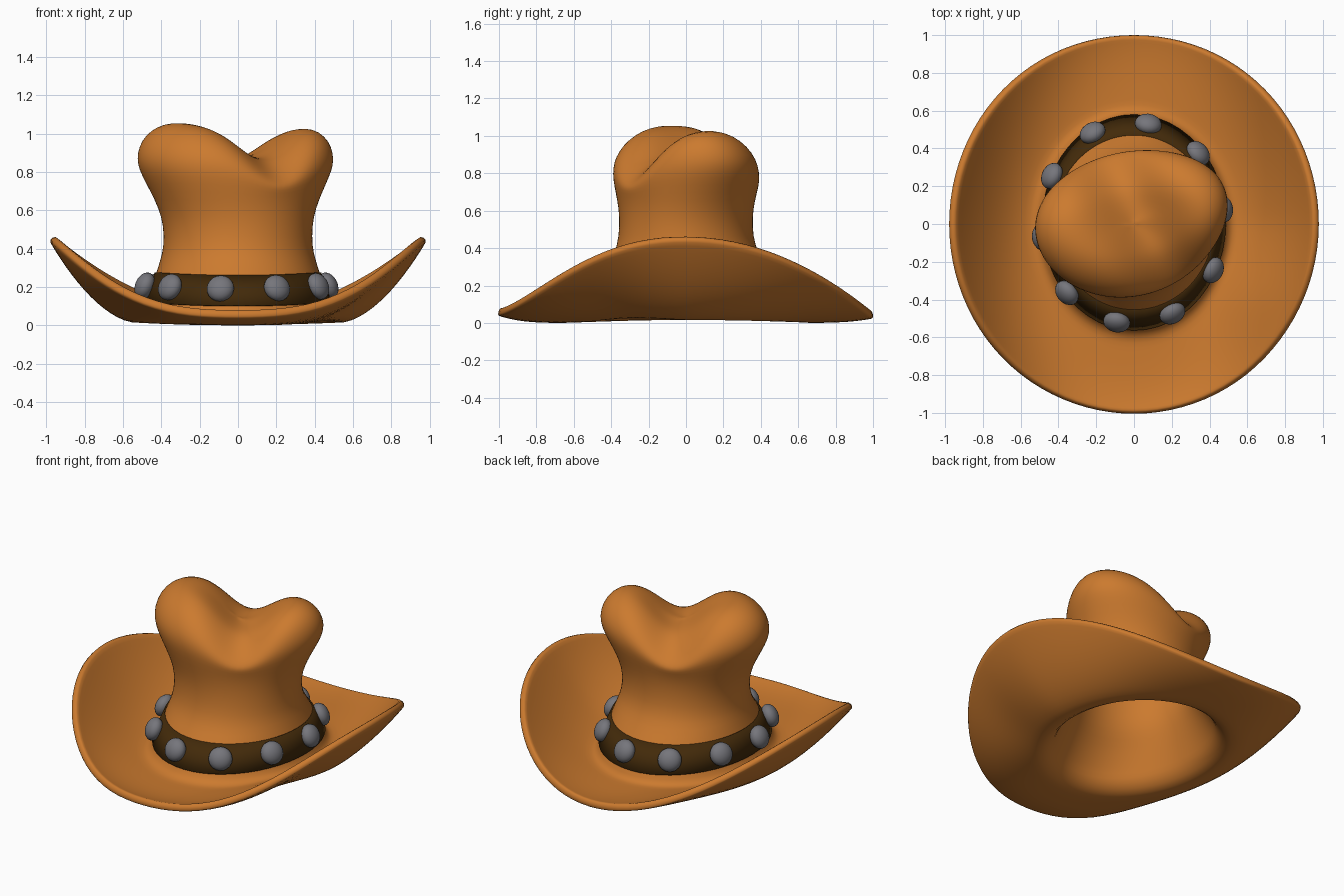
import bpy, bmesh, math
from mathutils import Matrix, Vector

if "Cube" in bpy.data.objects:
    bpy.data.objects.remove(bpy.data.objects["Cube"])

N = 48


def material(name, rgb):
    m = bpy.data.materials.new(name)
    m.diffuse_color = (*rgb, 1)
    m.use_nodes = True
    m.node_tree.nodes["Principled BSDF"].inputs["Base Color"].default_value = m.diffuse_color
    return m


leather = material("tan leather", (0.60, 0.195, 0.028))
dark = material("dark brown band", (0.055, 0.023, 0.003))
metal = material("grey metal", (0.18, 0.18, 0.20))


def smoothstep(a, b, v):
    t = max(0, min(1, (v - a) / (b - a)))
    return t * t * (3 - 2 * t)


def make_object(name, bm, mat):
    me = bpy.data.meshes.new(name)
    for f in bm.faces:
        f.smooth = True
    bm.to_mesh(me)
    bm.free()
    ob = bpy.data.objects.new(name, me)
    bpy.context.collection.objects.link(ob)
    me.materials.append(mat)
    return ob


def loft(bm, rings):
    vs = [[bm.verts.new(p) for p in r] for r in rings]
    for a, b in zip(vs, vs[1:]):
        for j in range(N):
            k = (j + 1) % N
            bm.faces.new((a[j], b[j], b[k], a[k]))
    return vs


def crown_point(rx, ry, z, t):
    # crown section, skewed near the top and pinched by a diagonal valley
    c, s = math.cos(t), math.sin(t)
    x, y = rx * c, ry * s
    w = smoothstep(0.45, 0.9, z)
    y += (0.12 * x + 0.15 * x * x) * w
    x -= 0.014 * w
    if z < 0.4:
        z += 0.015 * c * c
        y += 0.008
    u = x * math.cos(0.5) + y * math.sin(0.5) - 0.05
    z -= 0.205 * math.exp(-(u / 0.21) ** 2) * smoothstep(0.6, 1.04, z)
    return (x, y, z)


def crown_ring(rx, ry, z):
    return [crown_point(rx, ry, z, 2 * math.pi * j / N) for j in range(N)]


def brim_ring(t):
    # brim section: flat front and back, sides curled up, front a little lower
    pts = []
    for j in range(N):
        a = 2 * math.pi * j / N
        c, s = math.cos(a), math.sin(a)
        x = (0.50 + 0.452 * t) * c
        y = (0.585 + 0.413 * t) * s
        front = max(0, -s)
        lip = 0.022 + 0.016 * front
        z = 0.045 + 0.405 * abs(c) ** (2 + 0.7 * front) * t ** 1.75 + lip * t ** 4
        d = (a - math.radians(332)) / 0.33
        z += 0.045 * math.exp(-d * d) * 4 * t * (1 - t)
        pts.append((x, y, z))
    return pts


# Hat body: crown and brim in one shell
profile = [
    (0.06, 0.035, 1.08), (0.14, 0.075, 1.08), (0.22, 0.12, 1.078),
    (0.30, 0.17, 1.072), (0.375, 0.22, 1.055), (0.44, 0.28, 1.02),
    (0.49, 0.336, 0.965), (0.512, 0.374, 0.90), (0.512, 0.388, 0.84),
    (0.49, 0.388, 0.78), (0.45, 0.375, 0.70), (0.41, 0.36, 0.61),
    (0.388, 0.355, 0.52), (0.388, 0.368, 0.41), (0.405, 0.41, 0.33),
    (0.425, 0.46, 0.265), (0.45, 0.51, 0.19), (0.474, 0.56, 0.115),
    (0.487, 0.575, 0.075),
]
bm = bmesh.new()
rings = [crown_ring(*p) for p in profile]
rings += [brim_ring(t) for t in (0.05, 0.18, 0.32, 0.46, 0.6, 0.74, 0.87, 0.96, 1.0)]
vs = loft(bm, rings)
top = bm.verts.new(crown_point(0, 0, 1.08, 0))
for j in range(N):
    bm.faces.new((top, vs[0][j], vs[0][(j + 1) % N]))
hat = make_object("hat_body", bm, leather)
m = hat.modifiers.new("thickness", 'SOLIDIFY')
m.thickness = 0.045
m.offset = -1
m = hat.modifiers.new("smooth", 'SUBSURF')
m.levels = m.render_levels = 1

# Band around the crown
bm = bmesh.new()
loft(bm, [crown_ring(a + 0.009, b + 0.009, z) for a, b, z in
          [(0.425, 0.457, 0.262), (0.452, 0.512, 0.19), (0.478, 0.563, 0.105)]])
band = make_object("hat_band", bm, dark)
m = band.modifiers.new("thickness", 'SOLIDIFY')
m.thickness = 0.012
m.offset = -1

# Ten domed studs on the band
for i in range(10):
    t = math.radians(80 + 36 * i)
    c, s = math.cos(t), math.sin(t)
    pos = Vector((0.483 * c - 0.008, 0.532 * s + 0.005, 0.192 + 0.015 * c * c))
    out = Vector((c / 0.46, s / 0.52, 0.9)).normalized()
    rot = out.to_track_quat('Z', 'Y').to_matrix().to_4x4()
    bm = bmesh.new()
    bmesh.ops.create_uvsphere(bm, u_segments=20, v_segments=12, radius=1)
    bm.transform(Matrix.Translation(pos) @ rot @ Matrix.Diagonal((0.072, 0.072, 0.05, 1)))
    make_object("stud_%d" % (i + 1), bm, metal)
